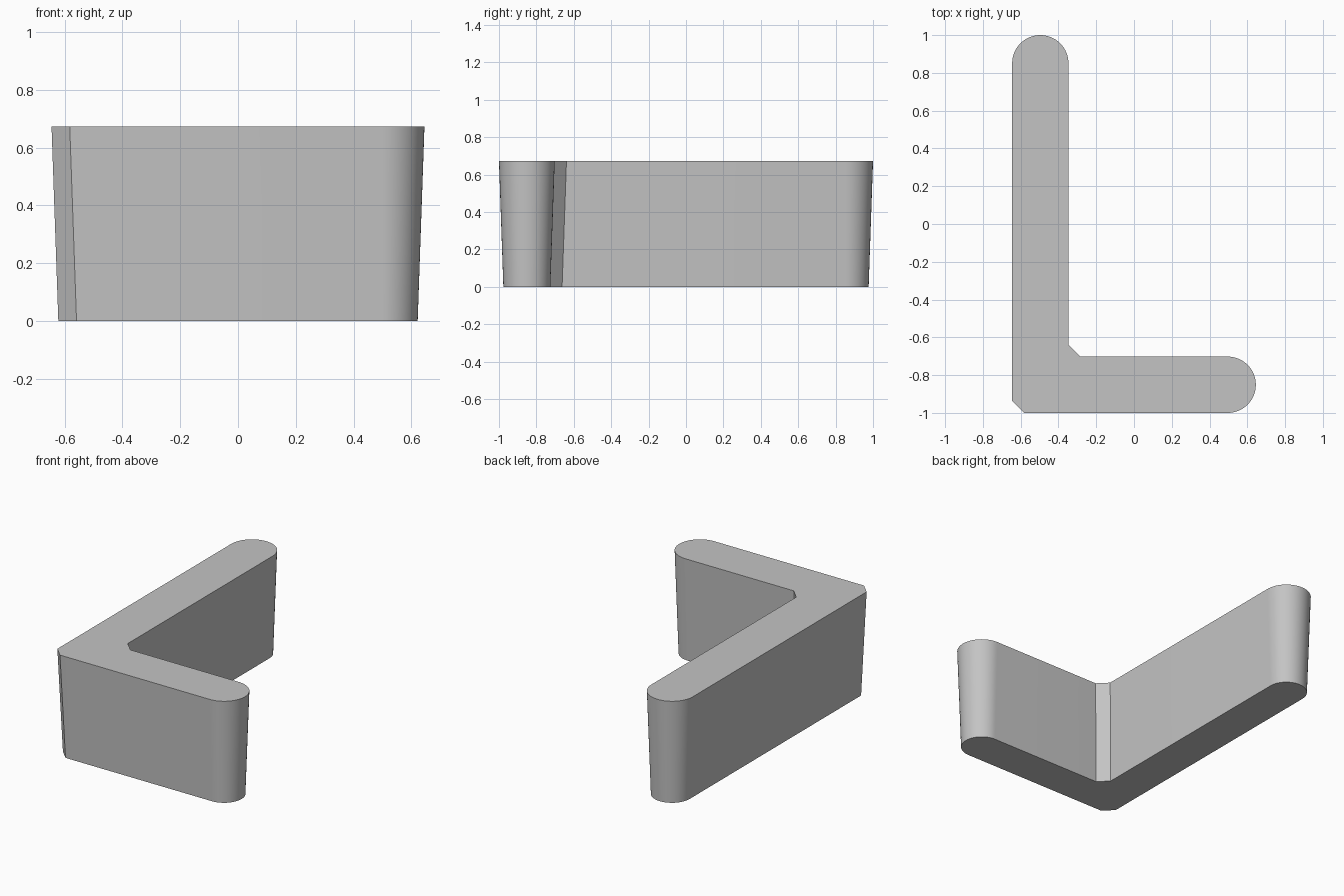
import bpy, bmesh, math

cube = bpy.data.objects.get("Cube")
if cube:
    bpy.data.objects.remove(cube, do_unlink=True)

HALF_X, HALF_Y = 0.645, 1.0
HEIGHT = 0.672
WIDTH = 0.298
CHAMFER = 0.063
DRAFT = HEIGHT * math.tan(math.radians(2))
ARC_STEPS = 32


def half_round(cx, cy, radius, start):
    """Half circle of points, counter-clockwise from the start angle."""
    angles = [start + math.pi * i / ARC_STEPS for i in range(ARC_STEPS + 1)]
    return [(cx + radius * math.cos(a), cy + radius * math.sin(a)) for a in angles]


def outline(inset):
    """L-shaped outline with round ends and chamfered corners."""
    r = WIDTH / 2
    left, front = -HALF_X + inset, -HALF_Y + inset
    inner_x, inner_y = -HALF_X + WIDTH - inset, -HALF_Y + WIDTH - inset
    points = [(left, front + CHAMFER), (left + CHAMFER, front)]
    points += half_round(HALF_X - r, -HALF_Y + r, r - inset, -math.pi / 2)
    points += [(inner_x + CHAMFER, inner_y), (inner_x, inner_y + CHAMFER)]
    points += half_round(-HALF_X + r, HALF_Y - r, r - inset, 0)
    return points


# Bracket body, tapering towards the base
bm = bmesh.new()
base = [bm.verts.new((x, y, 0)) for x, y in outline(DRAFT)]
top = [bm.verts.new((x, y, HEIGHT)) for x, y in outline(0)]
bm.faces.new(base[::-1])
bm.faces.new(top)
for i in range(len(base)):
    j = (i + 1) % len(base)
    bm.faces.new((base[i], base[j], top[j], top[i]))
mesh = bpy.data.meshes.new("corner_bracket")
bm.to_mesh(mesh)
bm.free()
bracket = bpy.data.objects.new("corner_bracket", mesh)
bpy.context.collection.objects.link(bracket)

# Plain grey material
grey = bpy.data.materials.new("light_grey")
grey.use_nodes = True
colour = (0.55, 0.55, 0.55, 1)
grey.diffuse_color = colour
grey.node_tree.nodes["Principled BSDF"].inputs["Base Color"].default_value = colour
mesh.materials.append(grey)

# Smooth round ends, sharp edges elsewhere
bpy.ops.object.select_all(action="DESELECT")
bracket.select_set(True)
bpy.context.view_layer.objects.active = bracket
bpy.ops.object.shade_smooth_by_angle(angle=math.radians(30))
